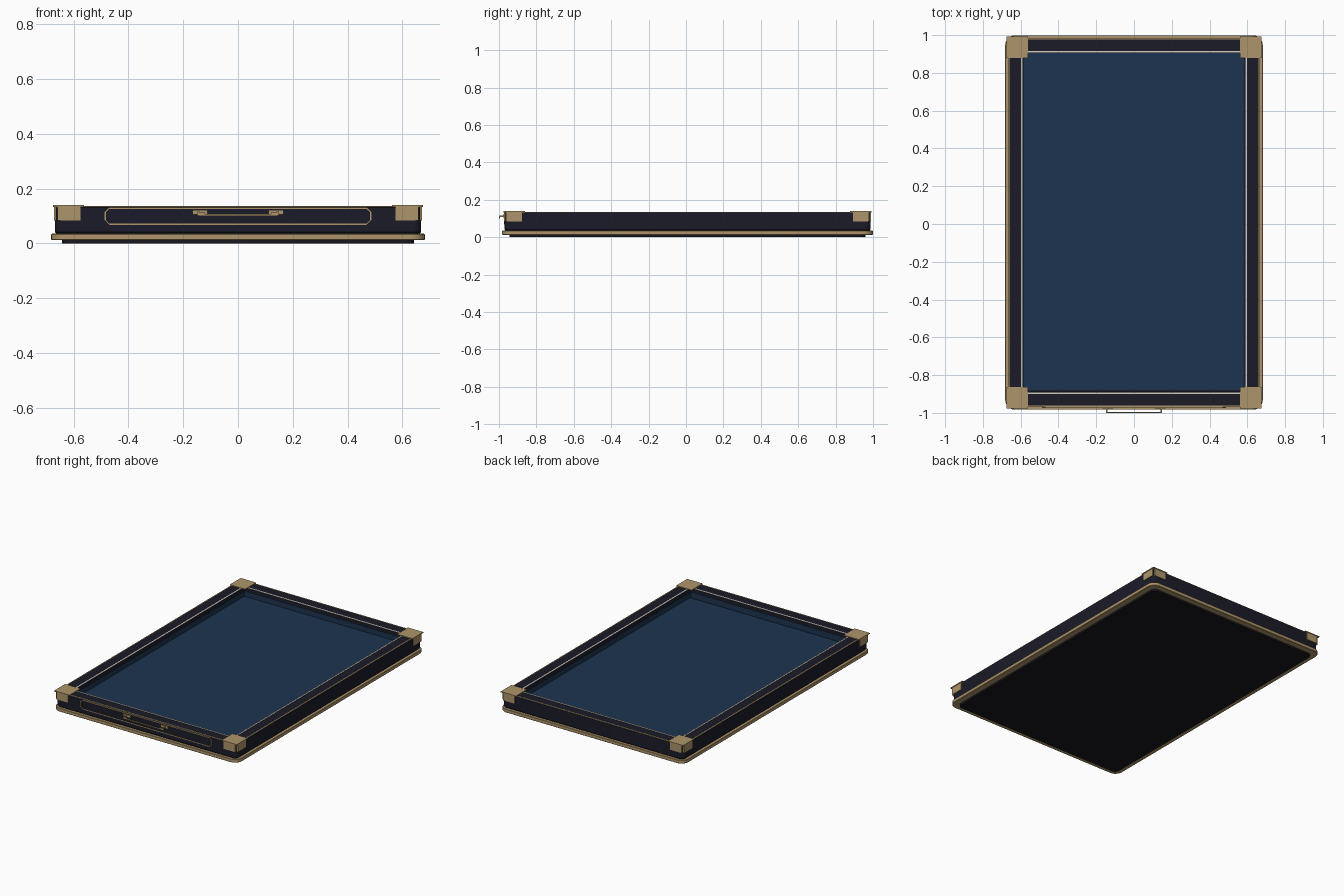
import bpy, bmesh, math
from mathutils import Matrix, Vector

cube = bpy.data.objects.get("Cube")
if cube:
    bpy.data.objects.remove(cube, do_unlink=True)

CY = 0.008      # centre of the tray in y, the pull sticks out in front
HX, HY = 0.668, 0.978   # half size of the body
IX, IY = 0.588, 0.898   # half size of the opening
TOP = 0.134
FLOOR = 0.075


def material(name, rgb):
    m = bpy.data.materials.new(name)
    m.use_nodes = True
    m.diffuse_color = (*rgb, 1)
    m.node_tree.nodes["Principled BSDF"].inputs["Base Color"].default_value = (*rgb, 1)
    return m


BRASS = material("brass", (0.42, 0.30, 0.145))
LEATHER = material("dark leather", (0.011, 0.011, 0.022))
FELT = material("blue felt", (0.012, 0.034, 0.080))
PAD = material("black pad", (0.009, 0.009, 0.012))
SILVER = material("pale inlay", (0.66, 0.63, 0.55))


def finish(name, bm, mat, smooth=False):
    bmesh.ops.recalc_face_normals(bm, faces=bm.faces)
    mesh = bpy.data.meshes.new(name)
    bm.to_mesh(mesh)
    bm.free()
    mesh.materials.append(mat)
    obj = bpy.data.objects.new(name, mesh)
    bpy.context.collection.objects.link(obj)
    if smooth:
        bpy.ops.object.select_all(action='DESELECT')
        bpy.context.view_layer.objects.active = obj
        obj.select_set(True)
        bpy.ops.object.shade_smooth_by_angle(angle=math.radians(35))
    return obj


def outline(hx, hy, r, steps):
    """Rounded rectangle, counter-clockwise."""
    pts = []
    for k, (sx, sy) in enumerate([(1, 1), (-1, 1), (-1, -1), (1, -1)]):
        for i in range(steps + 1):
            a = math.pi / 2 * (k + i / steps)
            pts.append((sx * (hx - r) + r * math.cos(a), sy * (hy - r) + r * math.sin(a)))
    return pts


def loft(name, rings, mat, closed=False, steps=6, frame=None):
    """Join rounded rectangles (half x, half y, radius, height) into a slab or a closed frame."""
    bm = bmesh.new()
    frame = frame or Matrix.Translation((0, CY, 0))
    loops = [[bm.verts.new(frame @ Vector((x, y, z))) for x, y in outline(hx, hy, r, steps)]
             for hx, hy, r, z in rings]
    n = len(loops[0])
    pairs = list(zip(loops, loops[1:]))
    if closed:
        pairs.append((loops[-1], loops[0]))
    else:
        bm.faces.new(loops[0])
        bm.faces.new(loops[-1])
    for a, b in pairs:
        for i in range(n):
            j = (i + 1) % n
            bm.faces.new((a[i], a[j], b[j], b[i]))
    return finish(name, bm, mat, smooth=True)


def border(name, hx, hy, r, width, z0, z1, mat, steps=6, frame=None):
    """Flat strip running inwards from a rounded rectangle."""
    inner = (hx - width, hy - width, max(r - width, 0.001))
    return loft(name, [(hx, hy, r, z0), (hx, hy, r, z1), (*inner, z1), (*inner, z0)],
                mat, True, steps, frame)


def box(name, lo, hi, mat):
    bm = bmesh.new()
    bmesh.ops.create_cube(bm, size=1)
    for v in bm.verts:
        v.co = Vector([(a + b) / 2 + c * (b - a) for a, b, c in zip(lo, hi, v.co)])
    return finish(name, bm, mat)


# Base: black pad and brass plinth
loft("bottom_pad", [(0.642, 0.951, 0.03, 0), (0.642, 0.951, 0.03, 0.014)], PAD)
loft("brass_plinth", [(0.680, 0.989, 0.05, 0.012), (0.682, 0.991, 0.052, 0.014),
                      (0.682, 0.991, 0.052, 0.033), (0.680, 0.989, 0.05, 0.035)], BRASS)

# Hollow body with a small chamfer at the lower edge
loft("tray_body", [(HX - 0.006, HY - 0.006, 0.024, 0.034), (HX, HY, 0.028, 0.041),
                   (HX, HY, 0.028, TOP - 0.003),
                   (HX - 0.003, HY - 0.003, 0.026, TOP), (IX, IY, 0.001, TOP),
                   (IX, IY, 0.001, 0.034)], LEATHER, True)

# Felt floor on a dark bed, with a narrow gap at the front, and a low lining
box("floor_bed", (-IX - 0.01, CY - IY - 0.01, 0.034), (IX + 0.01, CY + IY + 0.01, FLOOR - 0.006), LEATHER)
box("felt_floor", (-IX, CY - IY + 0.010, 0.04), (IX, CY + IY, FLOOR), FELT)
border("felt_lining", IX + 0.002, IY + 0.002, 0.001, 0.004, FLOOR - 0.007, TOP - 0.025, FELT)

# Inlaid lines on the rim
border("inner_inlay", IX + 0.011, IY + 0.011, 0.002, 0.010, TOP - 0.002, TOP + 0.0015, SILVER)
border("outer_inlay", HX - 0.001, HY - 0.001, 0.026, 0.007, TOP - 0.004, TOP + 0.0015, BRASS)

# Brass corner caps: a top plate and two side plates at each corner
for sx, side in ((1, "left"), (-1, "right")):
    for sy, end in ((1, "back"), (-1, "front")):
        def corner_plate(part, x0, x1, y0, y1, z0, z1):
            xs = sorted((sx * x0, sx * x1))
            ys = sorted((CY + sy * y0, CY + sy * y1))
            box(f"{end}_{side}_{part}", (xs[0], ys[0], z0), (xs[1], ys[1], z1), BRASS)
        corner_plate("cap_top", 0.562, HX + 0.007, 0.870, HY + 0.007, TOP - 0.001, TOP + 0.005)
        corner_plate("cap_end", 0.576, 0.660, HY - 0.004, HY + 0.004, 0.083, TOP)
        corner_plate("cap_side", HX - 0.004, HX + 0.004, 0.884, 0.970, 0.083, TOP)

# Drawer outline with clipped corners on the front face
front = CY - HY
face = Matrix.Translation((0, front, 0.099)) @ Matrix.Rotation(math.pi / 2, 4, 'X')
border("drawer_trim", 0.487, 0.032, 0.018, 0.005, -0.002, 0.003, BRASS, 1, face)

# Drawer pull: two mounts, each with an arm, joined by a hanging bar
for s, side in ((1, "left"), (-1, "right")):
    box(f"pull_mount_{side}", (s * 0.139 - 0.027, front - 0.008, 0.105),
        (s * 0.139 + 0.027, front + 0.002, 0.121), BRASS)
    box(f"pull_arm_{side}", (s * 0.145 - 0.004, front - 0.028, 0.109),
        (s * 0.145 + 0.004, front - 0.004, 0.116), BRASS)
    box(f"pull_drop_{side}", (s * 0.135 - 0.014, front - 0.030, 0.101),
        (s * 0.135 + 0.014, front - 0.024, 0.112), BRASS)
box("pull_bar", (-0.145, front - 0.030, 0.100), (0.145, front - 0.024, 0.107), BRASS)
